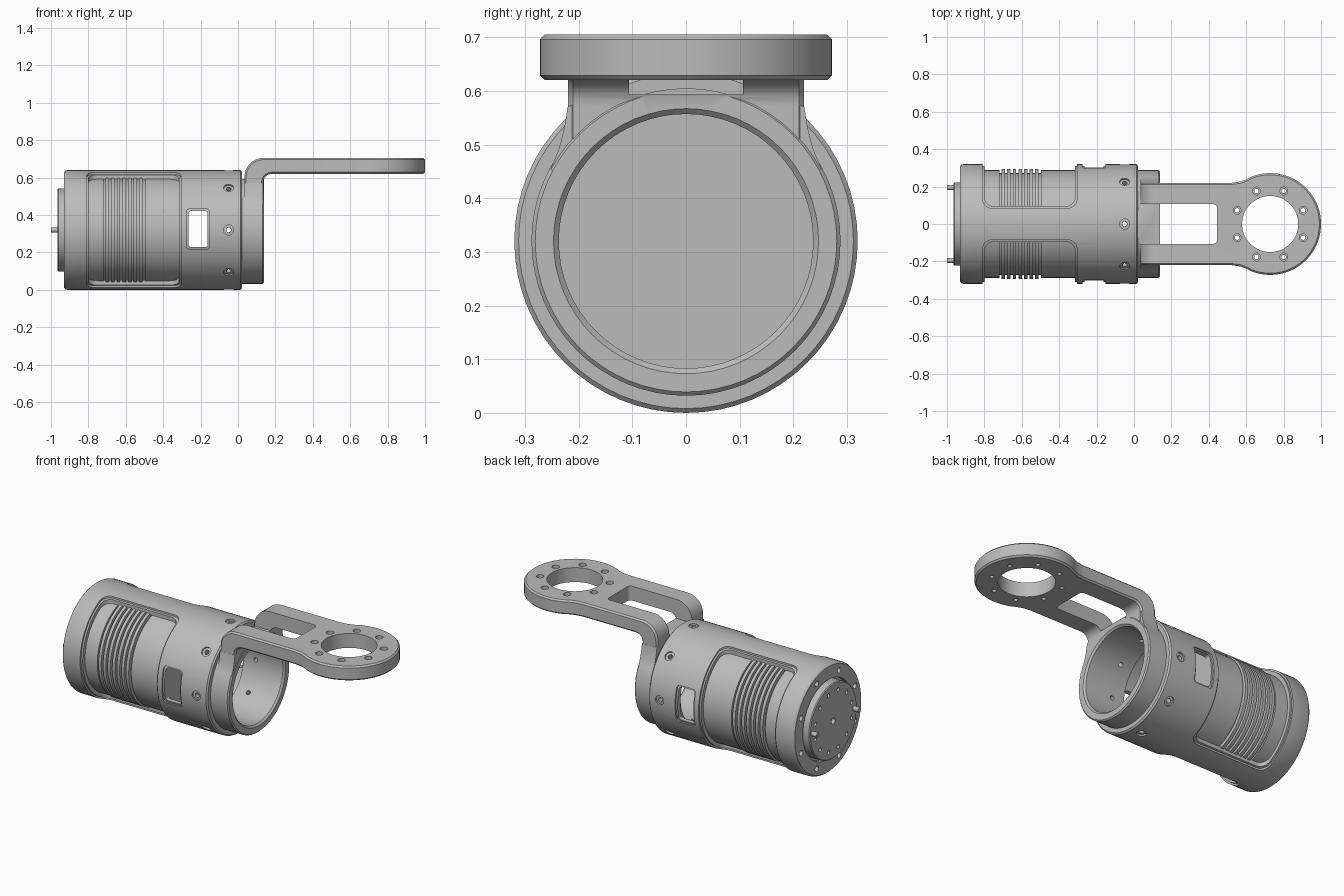
import bpy, bmesh
from math import sin, cos, pi, radians
from mathutils import Vector

AXIS_Z = 0.32      # height of the barrel axis
SEG = 64

default_cube = bpy.data.objects.get("Cube")
if default_cube:
    bpy.data.objects.remove(default_cube, do_unlink=True)

grey = bpy.data.materials.new("machined_grey")
grey.use_nodes = True
grey.diffuse_color = (0.5, 0.5, 0.5, 1)
grey.node_tree.nodes["Principled BSDF"].inputs["Base Color"].default_value = (0.5, 0.5, 0.5, 1)


def finish(name, bm):
    bmesh.ops.recalc_face_normals(bm, faces=bm.faces)
    mesh = bpy.data.meshes.new(name)
    bm.to_mesh(mesh)
    bm.free()
    mesh.materials.append(grey)
    obj = bpy.data.objects.new(name, mesh)
    bpy.context.collection.objects.link(obj)
    return obj


def revolve(name, profile):
    """Turn a closed (x, radius) profile round the barrel axis."""
    bm = bmesh.new()
    rings = []
    for i in range(SEG):
        a = 2 * pi * i / SEG
        rings.append([bm.verts.new((x, r * cos(a), AXIS_Z + r * sin(a))) for x, r in profile])
    n = len(profile)
    for i in range(SEG):
        a, b = rings[i], rings[(i + 1) % SEG]
        for j in range(n):
            k = (j + 1) % n
            if profile[j][1] or profile[k][1]:
                bm.faces.new((a[j], a[k], b[k], b[j]))
    bmesh.ops.remove_doubles(bm, verts=bm.verts, dist=1e-5)
    return finish(name, bm)


def prism(name, outlines, plane, lo, hi):
    """Extrude flat outlines straight through the third axis."""
    place = {"xy": lambda u, v, w: (u, v, w),
             "xz": lambda u, v, w: (u, w, v),
             "yz": lambda u, v, w: (w, u, v)}[plane]
    bm = bmesh.new()
    for outline in outlines:
        a = [bm.verts.new(place(u, v, lo)) for u, v in outline]
        b = [bm.verts.new(place(u, v, hi)) for u, v in outline]
        bm.faces.new(a)
        bm.faces.new(b[::-1])
        for i in range(len(a)):
            j = (i + 1) % len(a)
            bm.faces.new((a[i], b[i], b[j], a[j]))
    return finish(name, bm)


def rods(name, ends, radius, sides=20):
    """Several round rods, each from one point to another."""
    bm = bmesh.new()
    for p, q in ends:
        p, q = Vector(p), Vector(q)
        d = q - p
        m = d.to_track_quat("Z", "Y").to_matrix().to_4x4()
        m.translation = (p + q) / 2
        bmesh.ops.create_cone(bm, cap_ends=True, segments=sides, radius1=radius,
                              radius2=radius, depth=d.length, matrix=m)
    return finish(name, bm)


def arc(cx, cy, r, start, end, steps):
    angles = [radians(start + (end - start) * i / steps) for i in range(steps + 1)]
    return [(cx + r * cos(a), cy + r * sin(a)) for a in angles]


def rounded(x0, x1, y0, y1, r):
    return (arc(x1 - r, y1 - r, r, 0, 90, 6) + arc(x0 + r, y1 - r, r, 90, 180, 6)
            + arc(x0 + r, y0 + r, r, 180, 270, 6) + arc(x1 - r, y0 + r, r, 270, 360, 6))


def bake(obj):
    graph = bpy.context.evaluated_depsgraph_get()
    mesh = bpy.data.meshes.new_from_object(obj.evaluated_get(graph))
    obj.modifiers.clear()
    obj.data = mesh


def combine(obj, other, operation="DIFFERENCE"):
    mod = obj.modifiers.new("combine", "BOOLEAN")
    mod.operation, mod.solver, mod.object = operation, "EXACT", other
    bake(obj)
    bpy.data.objects.remove(other, do_unlink=True)


def radial(a, x, r0, r1):
    return [(x, r * cos(a), AXIS_Z + r * sin(a)) for r in (r0, r1)]


def axial(a, r, x0, x1):
    return [(x, r * cos(a), AXIS_Z + r * sin(a)) for x in (x0, x1)]


eighths = [2 * pi * i / 8 for i in range(8)]
offset_eighths = [a + pi / 8 for a in eighths]

# Barrel housing: a thin skin over a liner, so that openings have a stepped rim
skin = revolve("housing_skin", [(-0.93, 0.308), (-0.93, 0.309), (-0.924, 0.316), (-0.914, 0.32),
                                (0.014, 0.32), (0.022, 0.312), (0.022, 0.308)])
liner = revolve("housing_liner", [(-0.93, 0.235), (-0.93, 0.31), (0.022, 0.31), (0.022, 0.284),
                                  (-0.90, 0.284), (-0.90, 0.235)])
for shell, rim, hole in ((skin, 0.01, 0.027), (liner, 0, 0.013)):
    # Large side openings leave a strip along the top and bottom
    combine(shell, prism("cutter", [rounded(-0.8 - rim, -0.315 + rim, y0 - rim, y1 + rim, 0.05)
                                    for y0, y1 in ((0.095, 0.5), (-0.5, -0.095))],
                         "xy", -0.2, 0.9))
    # Small see-through side windows
    combine(shell, prism("cutter", [rounded(-0.265 - rim, -0.162 + rim, 0.228 - rim, 0.422 + rim, 0.016)],
                         "xz", -0.5, 0.5))
    # Countersunk screw holes round the open end
    combine(shell, rods("cutter", [radial(a, -0.05, 0.2, 0.4) for a in eighths], hole))
combine(liner, rods("cutter", [axial(a, 0.272, -1, -0.91) for a in offset_eighths], 0.016))

# Motor core with cooling fins and a round end plate
core_profile = [(-0.965, 0), (-0.965, 0.217), (-0.96, 0.222), (-0.905, 0.222), (-0.905, 0.288)]
for i in range(8):
    x = -0.72 + 0.03 * i
    core_profile += [(x, 0.288 if i == 0 else 0.294), (x, 0.272), (x + 0.012, 0.272), (x + 0.012, 0.294)]
core_profile[-1] = (core_profile[-1][0], 0.288)
core_profile += [(-0.265, 0.288), (-0.265, 0)]
core = revolve("motor_core", core_profile)
combine(core, rods("cutter", [axial(2 * pi * (i + 0.5) / 12, 0.175, -1, -0.945) for i in range(12)], 0.011))
combine(core, rods("cutter", [axial(0, 0, -1, -0.94)], 0.018))
pins = rods("end_pins", [axial(a, 0.195, -1, -0.95) for a in (0, pi)], 0.014)

# Bracket arm: side profile with a bend, trimmed to the plan outline
PAD_X, PAD_R = 0.728, 0.272
bend = ([(0.035, 0.42)] + arc(0.135, 0.605, 0.1, 180, 90, 10) + [(1.1, 0.705), (1.1, 0.62)]
        + arc(0.18, 0.575, 0.045, 90, 180, 6) + [(0.135, 0.42)])
bracket = prism("bracket", [bend], "xz", -0.4, 0.4)
edge = [(0, 0.22), (0.52, 0.22), (0.57, 0.227), (0.602, 0.239)]
plan = edge + arc(PAD_X, 0, PAD_R, 113, -113, 48) + [(x, -y) for x, y in reversed(edge)]
combine(bracket, prism("cutter", [plan], "xy", 0, 1), "INTERSECT")
bevel = bracket.modifiers.new("edge_chamfer", "BEVEL")
bevel.width, bevel.segments = 0.009, 1
bevel.limit_method, bevel.angle_limit = "ANGLE", radians(45)
bevel.use_clamp_overlap = False
bake(bracket)

# Flared neck and clamping collar
flare = [(0.262, 0.42), (0.25, 0.46), (0.236, 0.495), (0.227, 0.53), (0.2205, 0.57), (0.2, 0.58)]
combine(bracket, prism("neck", [flare + [(-y, z) for y, z in reversed(flare)]],
                       "yz", 0.036, 0.134), "UNION")
combine(bracket, revolve("collar", [(-0.13, 0.2), (-0.13, 0.288), (0.131, 0.288), (0.138, 0.281),
                                    (0.138, 0.2)]), "UNION")
combine(bracket, revolve("cutter", [(-0.3, 0), (-0.3, 0.237), (0.128, 0.237), (0.15, 0.259), (0.15, 0)]))

# Slot, ring opening and screw holes of the bracket
combine(bracket, prism("cutter", [rounded(0.002, 0.445, -0.106, 0.106, 0.022)], "xy", 0.593, 0.9))
combine(bracket, rods("cutter", [((PAD_X, 0, 0.5), (PAD_X, 0, 0.9))], 0.15, SEG))
pad_holes = [(PAD_X + 0.191 * cos(a), 0.191 * sin(a)) for a in offset_eighths]
combine(bracket, rods("cutter", [((x, y, 0.5), (x, y, 0.9)) for x, y in pad_holes], 0.012))
combine(bracket, rods("cutter", [((x, y, 0.67), (x, y, 0.9)) for x, y in pad_holes], 0.021))
combine(bracket, rods("cutter", [radial(a, -0.05, 0.2, 0.4) for a in eighths], 0.0125))

# Smooth rounds with crisp edges
for obj in bpy.context.selected_objects:
    obj.select_set(False)
for obj in (skin, liner, core, pins, bracket):
    obj.select_set(True)
bpy.context.view_layer.objects.active = bracket
bpy.ops.object.shade_smooth_by_angle(angle=radians(30))
